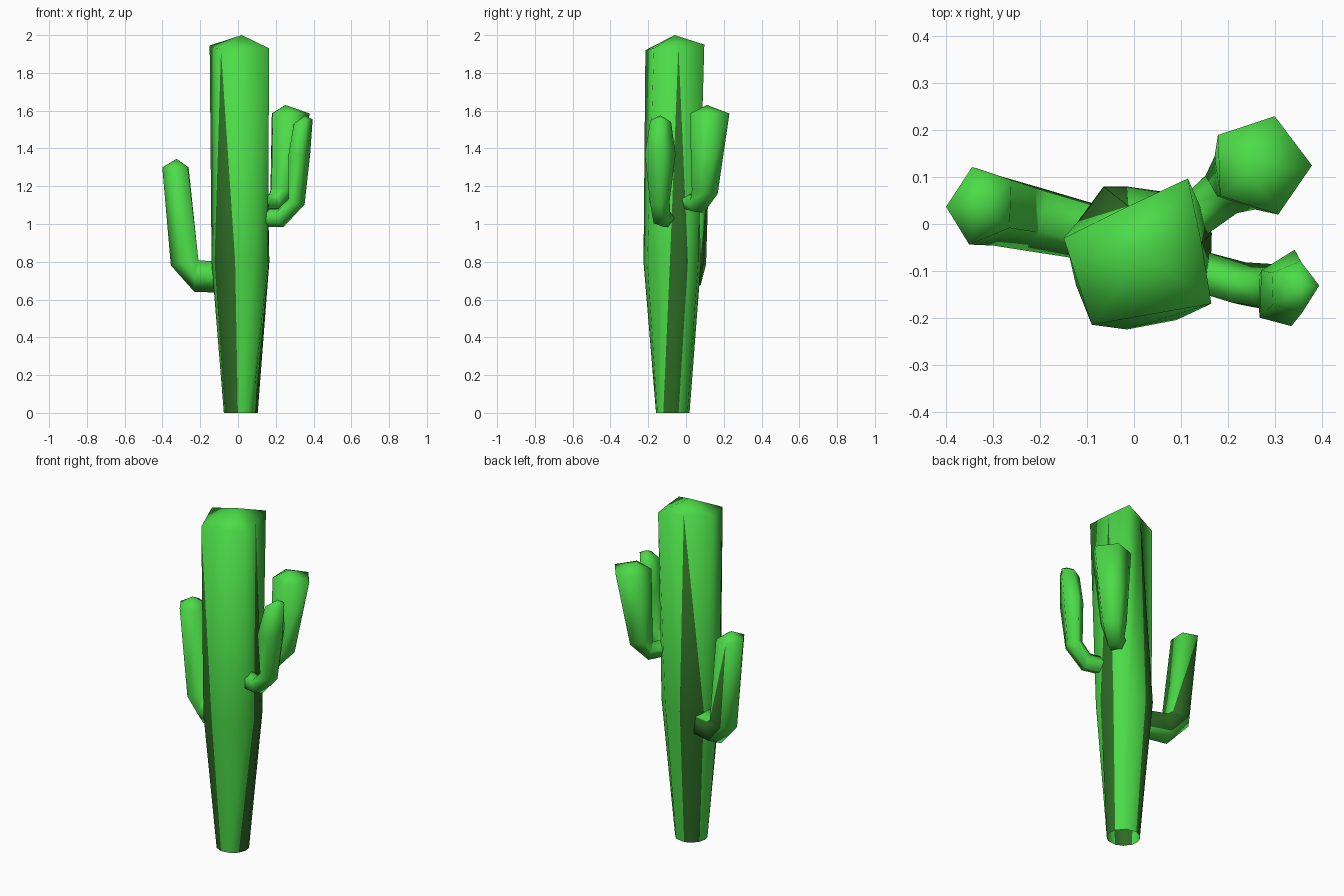
import bpy, bmesh, math
from mathutils import Vector

if "Cube" in bpy.data.objects:
    bpy.data.objects.remove(bpy.data.objects["Cube"])


def material(name, rgb):
    m = bpy.data.materials.new(name)
    m.diffuse_color = (*rgb, 1)
    m.use_nodes = True
    m.node_tree.nodes["Principled BSDF"].inputs["Base Color"].default_value = m.diffuse_color
    return m


greens = [material("light green", (0.072, 0.71, 0.065)),
          material("dark green", (0.026, 0.147, 0.018))]


def loft(name, rings, apex, stripes=(), taper=()):
    """Skin equal-sized rings, open at the start, pointed at the end.
    Columns in stripes are dark; those in taper end in a point on the last section."""
    bm = bmesh.new()
    loops = [[bm.verts.new(p) for p in ring] for ring in rings]
    n = len(loops[0])
    for k, (a, b) in enumerate(zip(loops, loops[1:])):
        for i in range(n):
            j = (i + 1) % n
            if i in taper and k == len(loops) - 2:
                bm.faces.new((a[i], a[j], b[j])).material_index = 1
                bm.faces.new((a[i], b[j], b[i]))
            else:
                f = bm.faces.new((a[i], a[j], b[j], b[i]))
                f.material_index = int(i in stripes)
    tip = bm.verts.new(apex)
    for i in range(n):
        bm.faces.new((loops[-1][i], loops[-1][(i + 1) % n], tip))
    bmesh.ops.remove_doubles(bm, verts=bm.verts, dist=0.0005)
    bmesh.ops.recalc_face_normals(bm, faces=bm.faces)
    for f in bm.faces:
        f.smooth = True
    mesh = bpy.data.meshes.new(name)
    bm.to_mesh(mesh)
    bm.free()
    for m in greens:
        mesh.materials.append(m)
    ob = bpy.data.objects.new(name, mesh)
    bpy.context.collection.objects.link(ob)
    return ob


def arm(name, heading, phase, sections, apex, n=5, stripes=(), taper=()):
    """Bent arm; each section is centre x, y, z, tilt, side radius, fore radius."""
    h = Vector((math.cos(math.radians(heading)), math.sin(math.radians(heading)), 0))
    up = Vector((0, 0, 1))
    side = up.cross(h)
    rings = []
    for x, y, z, tilt, rs, rf in sections:
        t = math.radians(tilt)
        v = up * math.cos(t) - h * math.sin(t)
        ring = []
        for i in range(n):
            a = math.radians(phase) + i * math.tau / n
            ring.append(Vector((x, y, z)) + side * rs * math.cos(a) + v * rf * math.sin(a))
        rings.append(ring)
    return loft(name, rings, apex, stripes, taper)


# Trunk: tapers to the foot; three dark stripes narrow to points at the top
base = [(0.015 + 0.09 * math.cos(math.radians(a)), -0.07 + 0.09 * math.sin(math.radians(a)), 0)
        for a in (180, 200, 230, 260, 295, 312, 326, 353, 380, 420, 460, 487, 515)]
middle = [(x, y, 0.8) for x, y in (
    (-0.14, -0.06), (-0.124, -0.13), (-0.09, -0.195), (-0.015, -0.225),
    (0.09, -0.205), (0.158, -0.13), (0.164, -0.085), (0.166, -0.02),
    (0.153, 0.01), (0.09, 0.065), (-0.015, 0.08), (-0.065, 0.08), (-0.12, 0.005))]
A, B, C, D = ((-0.15, -0.03, 1.945), (-0.09, -0.215, 1.92),
              (0.165, -0.17, 1.93), (0.115, 0.097, 1.95))
R, L = (0.144, -0.04, 1.94), (-0.012, 0.038, 1.947)
loft("trunk", [base, middle, [A, B, B, B, C, C, R, R, R, D, L, L, L]],
     (0.02, -0.06, 2.0), stripes=(1, 2, 6, 7, 10, 11))

# Arms
arm("left_arm", 165, -3, [
    (-0.08, -0.015, 0.72, 0, 0.065, 0.085),
    (-0.21, 0.015, 0.725, 10, 0.075, 0.09),
    (-0.275, 0.03, 0.795, 80, 0.08, 0.082),
    (-0.325, 0.04, 1.30, 90, 0.088, 0.075)], (-0.325, 0.04, 1.345),
    stripes=(2,), taper=(2,))

arm("front_right_arm", -15, 0, [
    (0.12, -0.10, 1.03, 0, 0.048, 0.05),
    (0.225, -0.13, 1.035, 15, 0.05, 0.055),
    (0.305, -0.14, 1.12, 70, 0.055, 0.05),
    (0.32, -0.14, 1.37, 90, 0.088, 0.06),
    (0.34, -0.135, 1.54, 105, 0.058, 0.057)], (0.355, -0.135, 1.575))

arm("back_right_arm", 41, 14, [
    (0.11, 0.0, 1.12, 0, 0.048, 0.045),
    (0.19, 0.065, 1.105, 15, 0.055, 0.055),
    (0.232, 0.10, 1.175, 75, 0.075, 0.07),
    (0.27, 0.125, 1.585, 90, 0.112, 0.108)], (0.25, 0.11, 1.63))
